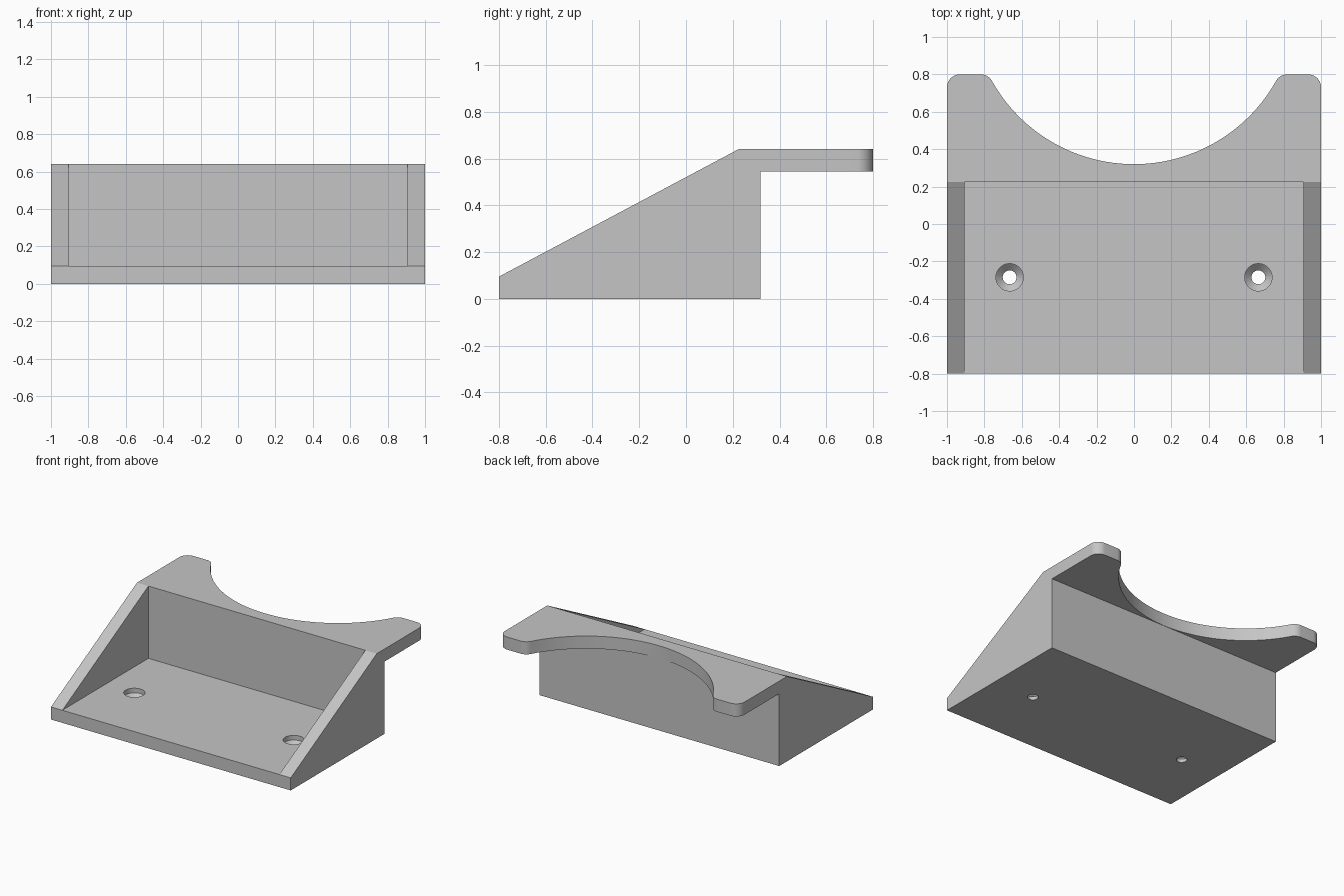
import bpy, bmesh, math
from mathutils import Vector

cube = bpy.data.objects.get("Cube")
if cube:
    bpy.data.objects.remove(cube, do_unlink=True)

WALL = 0.095      # thickness of floor, walls and shelf
HEIGHT = 0.64
BACK = 0.8        # depth of the shelf tips
BACK_WALL = 0.318
FILLET = 0.07
RADIUS = 0.87     # curved cutaway in the shelf
CENTRE = Vector((0, BACK_WALL + 0.002 + RADIUS))

grey = bpy.data.materials.new("plain_grey")
grey.use_nodes = True
colour = (0.56, 0.56, 0.56, 1)
grey.diffuse_color = colour
grey.node_tree.nodes["Principled BSDF"].inputs["Base Color"].default_value = colour


def prism(name, points, direction):
    """Closed solid made by sweeping a flat outline along a direction."""
    bm = bmesh.new()
    face = bm.faces.new([bm.verts.new(p) for p in points])
    swept = bmesh.ops.extrude_face_region(bm, geom=[face])["geom"]
    bmesh.ops.translate(bm, vec=direction,
                        verts=[v for v in swept if isinstance(v, bmesh.types.BMVert)])
    bmesh.ops.recalc_face_normals(bm, faces=bm.faces)
    mesh = bpy.data.meshes.new(name)
    bm.to_mesh(mesh)
    bm.free()
    mesh.materials.append(grey)
    obj = bpy.data.objects.new(name, mesh)
    bpy.context.collection.objects.link(obj)
    return obj


def boolean(target, tool, operation):
    """Apply a boolean and discard the tool."""
    tool.hide_render = True
    bpy.context.view_layer.objects.active = target
    mod = target.modifiers.new(tool.name, 'BOOLEAN')
    mod.operation, mod.object, mod.solver = operation, tool, 'EXACT'
    bpy.ops.object.modifier_apply(modifier=mod.name)
    bpy.data.objects.remove(tool, do_unlink=True)


def arc(centre, radius, start, end, steps):
    return [centre + radius * Vector((math.cos(a), math.sin(a)))
            for a in (start + (end - start) * i / steps for i in range(steps + 1))]


# Wedge body with the overhanging shelf, from its side profile
side = [(-BACK, 0), (BACK_WALL, 0), (BACK_WALL, HEIGHT - WALL), (BACK, HEIGHT - WALL),
        (BACK, HEIGHT), (0.225, HEIGHT), (-BACK, WALL)]
bracket = prism("bracket", [(-1, y, z) for y, z in side], (2, 0, 0))

# Plan outline: rounded shelf tips and the curved cutaway between them
outer = Vector((1 - FILLET, BACK - FILLET))
drop = CENTRE.y - outer.y
inner = Vector((math.sqrt((RADIUS + FILLET) ** 2 - drop ** 2), outer.y))
tangent = math.atan2(drop, -inner.x)          # from fillet centre to cutaway centre
half = arc(outer, FILLET, 0, math.pi / 2, 10)
half += arc(inner, FILLET, math.pi / 2, tangent, 10)
half += arc(CENTRE, RADIUS, tangent - math.pi, -math.pi / 2, 32)[1:]
outline = [Vector((1, -1))] + half
outline += [Vector((-p.x, p.y)) for p in reversed(outline[:-1])]
# keep the cutter's straight sides just clear of the body's sides
outline = [Vector((p.x * 1.0005, p.y)) for p in outline]
boolean(bracket, prism("plan_cutter", [(p.x, p.y, -1) for p in outline], (0, 0, 3)), 'INTERSECT')

# Open pocket between the side walls
w = 1 - WALL
pocket = [(-w, -1, WALL), (w, -1, WALL), (w, 0.225, WALL), (-w, 0.225, WALL)]
boolean(bracket, prism("pocket_cutter", pocket, (0, 0, 1)), 'DIFFERENCE')

# Countersunk screw holes: each cutter is a turned profile
hole_profile = [(0.037, -0.1), (0.037, 0.025), (0.073, 0.06), (0.073, 0.2)]
for x in (-0.665, 0.665):
    bm = bmesh.new()
    rings = [[bm.verts.new((x + r * math.cos(a), -0.285 + r * math.sin(a), z))
              for a in (math.tau * i / 40 for i in range(40))] for r, z in hole_profile]
    for low, high in zip(rings, rings[1:]):
        for i in range(40):
            j = (i + 1) % 40
            bm.faces.new((low[i], low[j], high[j], high[i]))
    bm.faces.new(rings[0][::-1])
    bm.faces.new(rings[-1])
    mesh = bpy.data.meshes.new("hole_cutter")
    bm.to_mesh(mesh)
    bm.free()
    mesh.materials.append(grey)
    cutter = bpy.data.objects.new("hole_cutter", mesh)
    bpy.context.collection.objects.link(cutter)
    boolean(bracket, cutter, 'DIFFERENCE')

# Smooth the curved faces and keep the edges crisp
bpy.ops.object.select_all(action='DESELECT')
bracket.select_set(True)
bpy.context.view_layer.objects.active = bracket
bpy.ops.object.shade_smooth_by_angle(angle=math.radians(25))
